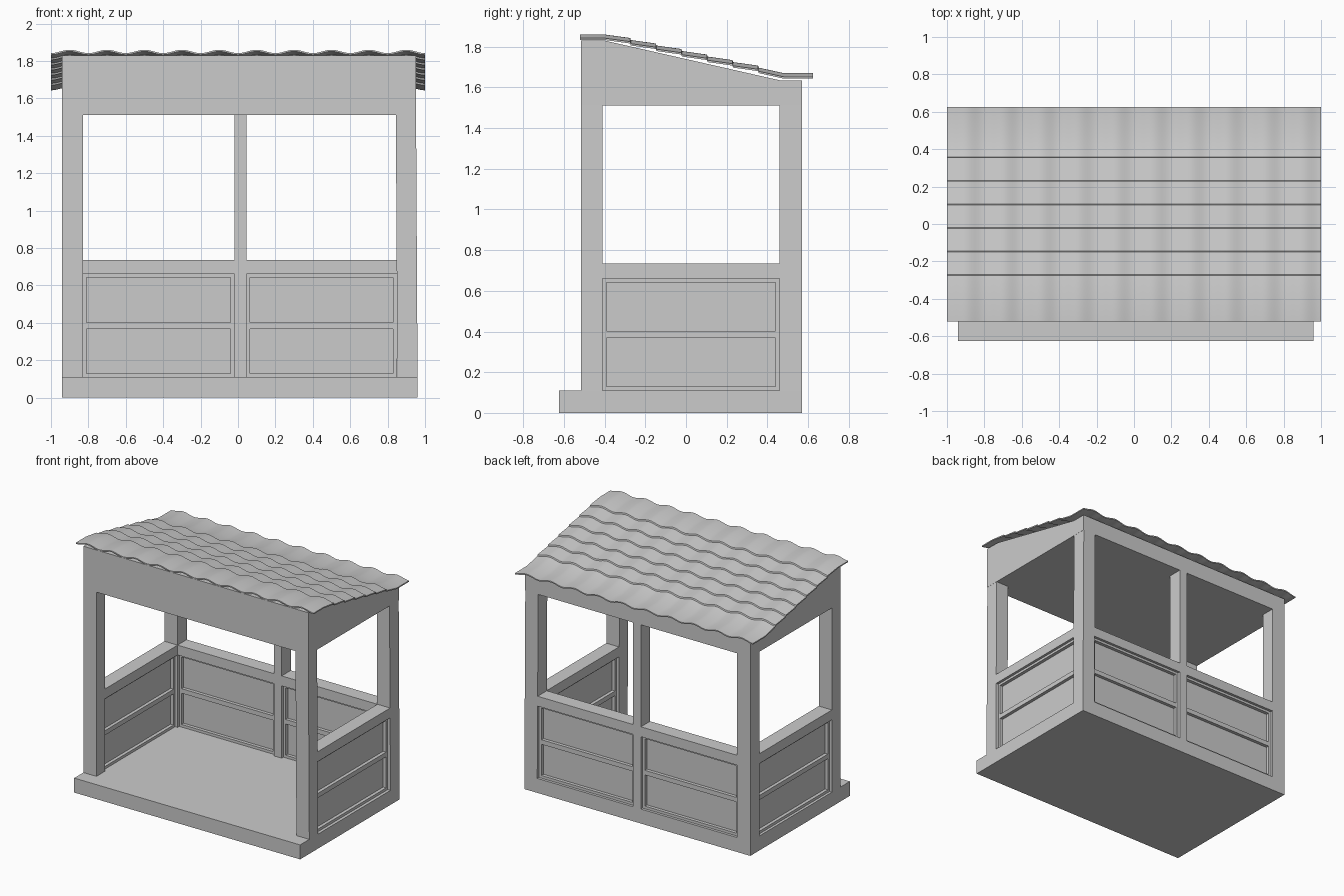
import bpy, bmesh, math

if "Cube" in bpy.data.objects:
    bpy.data.objects.remove(bpy.data.objects["Cube"])

grey = bpy.data.materials.new("plain grey")
grey.diffuse_color = (0.6, 0.6, 0.6, 1)
grey.use_nodes = True
grey.node_tree.nodes["Principled BSDF"].inputs["Base Color"].default_value = grey.diffuse_color


def finish(name, bm):
    bmesh.ops.recalc_face_normals(bm, faces=bm.faces)
    me = bpy.data.meshes.new(name)
    bm.to_mesh(me)
    bm.free()
    me.materials.append(grey)
    ob = bpy.data.objects.new(name, me)
    bpy.context.collection.objects.link(ob)
    return ob


def box(name, x0, x1, y0, y1, z0, z1, lean=0.0):
    """Box between limits; lean shifts the top in x."""
    bm = bmesh.new()
    bmesh.ops.create_cube(bm, size=1)
    for v in bm.verts:
        top = v.co.z > 0
        v.co = (x1 if v.co.x > 0 else x0, y1 if v.co.y > 0 else y0, z1 if top else z0)
        if top:
            v.co.x += lean
    return finish(name, bm)


def prism(name, profile, x0, x1):
    """Extrude a (y, z) profile along x."""
    bm = bmesh.new()
    face = bm.faces.new([bm.verts.new((x0, y, z)) for y, z in profile])
    ext = bmesh.ops.extrude_face_region(bm, geom=[face])
    for g in ext["geom"]:
        if isinstance(g, bmesh.types.BMVert):
            g.co.x = x1
    return finish(name, bm)


# floor slab with front step
XL, XR, YF, YB, FLOOR, HEAD = -0.94, 0.96, -0.515, 0.57, 0.11, 1.51
box("floor_slab", XL, XR, -0.625, YB, 0, FLOOR)

# corner posts and back middle post
for label, y0, y1 in (("front", YF, -0.41), ("back", 0.46, YB)):
    box(label + "_left_post", XL, -0.83, y0, y1, FLOOR, HEAD)
    box(label + "_right_post", 0.852, XR, y0, y1, FLOOR, HEAD, -0.008)
box("back_middle_post", -0.02, 0.045, 0.46, YB, FLOOR, HEAD)

# solid top with sloping upper side and flat ceiling
prism("roof_body", [(YF, HEAD), (YF, 1.83), (-0.40, 1.83), (0.46, 1.635),
                    (YB, 1.635), (YB, HEAD)], XL, 0.953)


# half-height walls: top rail, recessed frame, thin inner panel
def wall(name, a0, a1, d0, d1, side):
    def part(n, p0, p1, inset, z0, z1):
        lo, hi = d0 + inset, d1 - inset
        if side:
            box(name + n, lo, hi, p0, p1, z0, z1)
        else:
            box(name + n, p0, p1, lo, hi, z0, z1)
    part("_top_rail", a0, a1, 0.0, 0.66, 0.735)
    part("_panel", a0, a1, 0.045, FLOOR, 0.66)
    for z0, z1, n in ((FLOOR, 0.13, "low"), (0.367, 0.402, "middle"), (0.642, 0.66, "high")):
        part("_" + n + "_frame_bar", a0 + 0.02, a1 - 0.02, 0.02, z0, z1)
    part("_first_stile", a0, a0 + 0.02, 0.02, FLOOR, 0.66)
    part("_last_stile", a1 - 0.02, a1, 0.02, FLOOR, 0.66)


wall("left_wall", -0.41, 0.46, XL, -0.83, True)
wall("right_wall", -0.41, 0.46, 0.85, 0.957, True)
wall("back_left_wall", -0.83, -0.02, 0.46, YB, False)
wall("back_right_wall", 0.045, 0.85, 0.46, YB, False)

# wavy tiled roof sheet, stepped row by row down the slope
ROWS, WAVES, SEG = 7, 10, 12
yz = [(-0.52, 1.842), (-0.40, 1.842)]
for r in range(ROWS):
    t0, t1 = r / ROWS, (r + 1) / ROWS
    y0, y1 = -0.40 + 0.88 * t0, -0.40 + 0.88 * t1
    z0, z1 = 1.842 - 0.19 * t0, 1.842 - 0.19 * t1
    if r:
        yz.append((y0 + 0.003, z0))
    yz.append((y1, z1 + (0.010 if r < ROWS - 1 else 0)))
yz.append((0.625, 1.652))

bm = bmesh.new()
n = WAVES * SEG
grid = []
for y, z in yz:
    row = []
    for i in range(n + 1):
        x = -1 + 2 * i / n
        wave = 0.018 * (0.5 - 0.5 * math.cos(2 * math.pi * i / SEG))
        row.append(bm.verts.new((x, y, z + wave)))
    grid.append(row)
for a, b in zip(grid, grid[1:]):
    for i in range(n):
        bm.faces.new((a[i], a[i + 1], b[i + 1], b[i]))
# underside copy joined along the rim
ext = bmesh.ops.extrude_face_region(bm, geom=bm.faces[:], use_keep_orig=True)
for g in ext["geom"]:
    if isinstance(g, bmesh.types.BMVert):
        g.co.z -= 0.009
roof = finish("tiled_roof", bm)
bpy.context.view_layer.objects.active = roof
roof.select_set(True)
bpy.ops.object.shade_smooth_by_angle(angle=math.radians(30))
